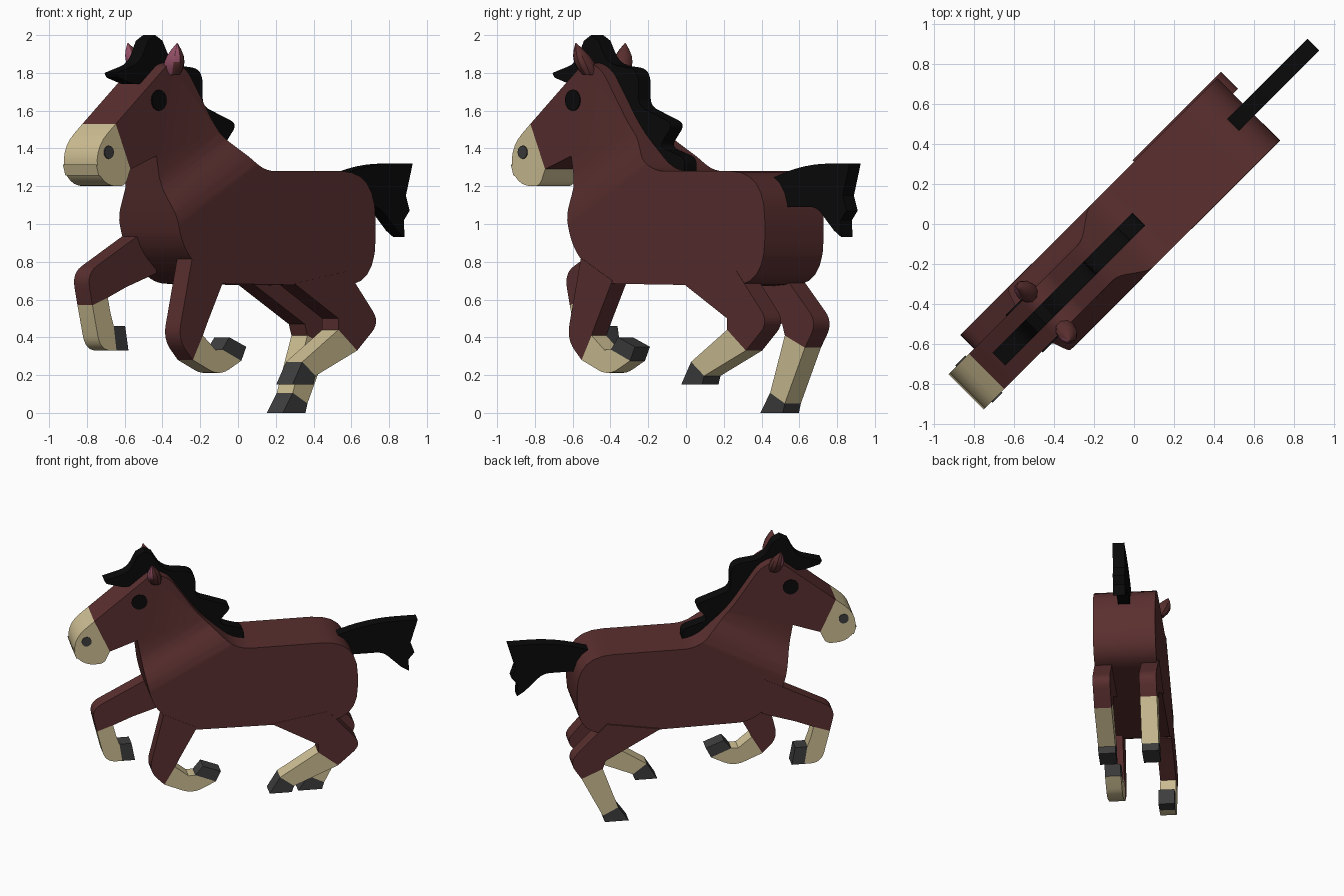
import bpy, bmesh, math
from mathutils import Vector

if "Cube" in bpy.data.objects:
    bpy.data.objects.remove(bpy.data.objects["Cube"])

R = math.sqrt(0.5)


def material(name, rgb):
    m = bpy.data.materials.new(name)
    m.diffuse_color = (*rgb, 1)
    m.use_nodes = True
    m.node_tree.nodes["Principled BSDF"].inputs["Base Color"].default_value = m.diffuse_color
    return m


BROWN = material("chestnut brown", (0.102, 0.028, 0.028))
TAN = material("tan", (0.63, 0.53, 0.30))
BLACK = material("black hair", (0.003, 0.003, 0.003))
GREY = material("hoof grey", (0.048, 0.048, 0.05))
PINK = material("ear pink", (0.33, 0.09, 0.15))


def world(s, t, z):
    """s runs nose to tail, t runs sideways; the horse stands diagonally."""
    return Vector(((s + t) * R, (s - t) * R, z))


def fillet(pts):
    """Round the corners that carry a third value, the radius."""
    out = []
    for i, p in enumerate(pts):
        b = Vector(p[:2])
        if len(p) == 2:
            out.append(b)
            continue
        a, c = Vector(pts[i - 1][:2]) - b, Vector(pts[(i + 1) % len(pts)][:2]) - b
        r = min(p[2], a.length * 0.9, c.length * 0.9)
        a, c = b + a.normalized() * r, b + c.normalized() * r
        for k in range(7):
            f = k / 6
            out.append(a * (1 - f) ** 2 + b * 2 * f * (1 - f) + c * f * f)
    return out


def finish(bm, name, mats, rule=None):
    for v in bm.verts:
        v.co = world(*v.co)
    bmesh.ops.recalc_face_normals(bm, faces=bm.faces)
    if rule:
        for f in bm.faces:
            f.material_index = rule(f)
    me = bpy.data.meshes.new(name)
    bm.to_mesh(me)
    bm.free()
    ob = bpy.data.objects.new(name, me)
    bpy.context.collection.objects.link(ob)
    for m in mats:
        me.materials.append(m)
    bpy.ops.object.select_all(action='DESELECT')
    ob.select_set(True)
    bpy.context.view_layer.objects.active = ob
    bpy.ops.object.shade_smooth_by_angle(angle=math.radians(32))


def slab(name, pts, t0, t1, mat, width=None, cuts=()):
    """Side profile extruded sideways; width(n) can taper it along the neck."""
    bm = bmesh.new()
    face = bm.faces.new([bm.verts.new((p.x, t0, p.y)) for p in fillet(pts)])
    ext = bmesh.ops.extrude_face_region(bm, geom=[face])
    for v in ext["geom"]:
        if isinstance(v, bmesh.types.BMVert):
            v.co.y = t1
    for n in cuts:
        geom = bm.verts[:] + bm.edges[:] + bm.faces[:]
        bmesh.ops.bisect_plane(bm, geom=geom, plane_co=NECK * n, plane_no=NECK)
    if width:
        for v in bm.verts:
            v.co.y *= width(v.co.dot(NECK))
    finish(bm, name, [mat])


# Body, neck and head in one profile, narrowing up the neck
NECK = Vector((-0.468, 0, 0.884))


def body_width(n):
    f = min(max((n - 1.2) / 0.24, 0), 1)
    return 0.22 - 0.095 * f * f * (3 - 2 * f)


slab("body", [
    (-1.04, 1.53), (-0.62, 1.87, 0.07), (-0.5, 1.81, 0.05), (-0.285, 1.5, 0.1),
    (-0.04, 1.28, 0.1), (0.81, 1.28, 0.26), (0.81, 0.67, 0.25),
    (-0.42, 0.685, 0.1), (-0.63, 0.87, 0.1), (-0.68, 1.05, 0.1),
    (-0.735, 1.36), (-0.93, 1.29)],
    -1, 1, BROWN, body_width, [1.2 + 0.06 * i for i in range(5)])

# Muzzle
slab("muzzle", [(-1.04, 1.53), (-1.21, 1.39, 0.14), (-1.15, 1.2, 0.12),
                (-0.97, 1.2, 0.04), (-0.93, 1.29)], -0.125, 0.125, TAN)


# Eyes and nostrils
def disc(name, s, z, r, sg, mat):
    ring = [(s + r * math.cos(k * math.pi / 8), z + r * math.sin(k * math.pi / 8))
            for k in range(16)]
    slab(name, ring, sg * 0.123, sg * 0.131, mat)


# Leaf-shaped ear, pink on the front
def ear(name, sg):
    bm = bmesh.new()
    base, tip = Vector((-0.605, 0.115 * sg, 1.79)), Vector((-0.64, 0.185 * sg, 1.957))
    rings = []
    for i in range(6):
        f = i / 5
        r = 0.003 + 0.057 * math.sin(math.pi * (0.25 + 0.75 * f))
        turns = [k * math.pi / 5 for k in range(10)]
        rings.append([bm.verts.new(base.lerp(tip, f) + Vector(
            (0.85 * r * math.cos(a), r * math.sin(a), 0))) for a in turns])
    for lo, hi in zip(rings, rings[1:]):
        for k in range(10):
            j = (k + 1) % 10
            bm.faces.new((lo[k], lo[j], hi[j], hi[k]))
    bm.faces.new(rings[0])
    bm.faces.new(rings[-1])
    finish(bm, name, [BROWN, PINK],
           lambda f: int(f.normal.dot(Vector((-R, -R, 0))) > 0.6))


for side, sg in (("right", 1), ("left", -1)):
    disc(f"{side}_eye", -0.72, 1.655, 0.056, sg, BLACK)
    disc(f"{side}_nostril", -1.095, 1.38, 0.035, sg, GREY)
    ear(f"{side}_ear", sg)

# Mane with forelock
slab("mane", [
    (-0.955, 1.80), (-0.78, 1.85, 0.06), (-0.72, 1.97), (-0.665, 2.0),
    (-0.61, 1.97), (-0.54, 1.845, 0.08), (-0.31, 1.82, 0.08), (-0.31, 1.625, 0.05),
    (-0.05, 1.53, 0.05), (-0.155, 1.41, 0.05), (0.035, 1.35, 0.04), (0.035, 1.27),
    (-0.2, 1.25), (-0.6, 1.74), (-0.83, 1.742), (-0.94, 1.775)],
    -0.045, 0.045, BLACK)

# Tail with ragged end
slab("tail", [
    (0.62, 1.22), (0.92, 1.32, 0.2), (1.266, 1.32), (1.215, 1.15),
    (1.243, 1.07), (1.2, 1.02), (1.205, 0.93), (1.15, 0.965), (1.02, 1.09, 0.05),
    (0.7, 1.09)], -0.042, 0.042, BLACK)


# Leg: rows of outer and inner edge points from hip to sole
def leg(name, t0, t1, *rows):
    for part, seg, mat in (("leg", rows[:3], BROWN), ("sock", rows[2:-1], TAN),
                           ("hoof", rows[-2:], GREY)):
        outer = [r[:2] for r in seg]
        outer[1:-1] = [(*p, 0.08) for p in outer[1:-1]]
        inner = [r[2:] for r in reversed(seg)]
        slab(f"{name}_{part}", outer + inner, t0, t1, mat)


leg("right_front", 0.11, 0.222,
    (-0.565, 0.82, -0.33, 0.70), (-0.67, 0.39, -0.455, 0.47),
    (-0.56, 0.28, -0.485, 0.41), (-0.36, 0.195, -0.39, 0.334),
    (-0.197, 0.276, -0.34, 0.335), (-0.16, 0.35, -0.287, 0.40))
leg("left_front", -0.222, -0.11,
    (-0.5, 1.01, -0.5, 0.74), (-1.02, 0.74, -0.73, 0.665),
    (-0.98, 0.57, -0.865, 0.61), (-0.92, 0.33, -0.845, 0.53),
    (-0.80, 0.33, -0.82, 0.46), (-0.71, 0.33, -0.735, 0.46))
leg("right_hind", 0.10, 0.222,
    (0.6, 0.75, 0.2, 0.685), (0.84, 0.48, 0.53, 0.50),
    (0.67, 0.33, 0.53, 0.44), (0.358, 0.196, 0.26, 0.27),
    (0.343, 0.15, 0.186, 0.15))
leg("left_hind", -0.23, -0.11,
    (0.6, 0.75, 0.22, 0.685), (0.87, 0.48, 0.61, 0.47),
    (0.78, 0.345, 0.63, 0.41), (0.63, 0.05, 0.52, 0.106),
    (0.615, 0, 0.446, 0))
